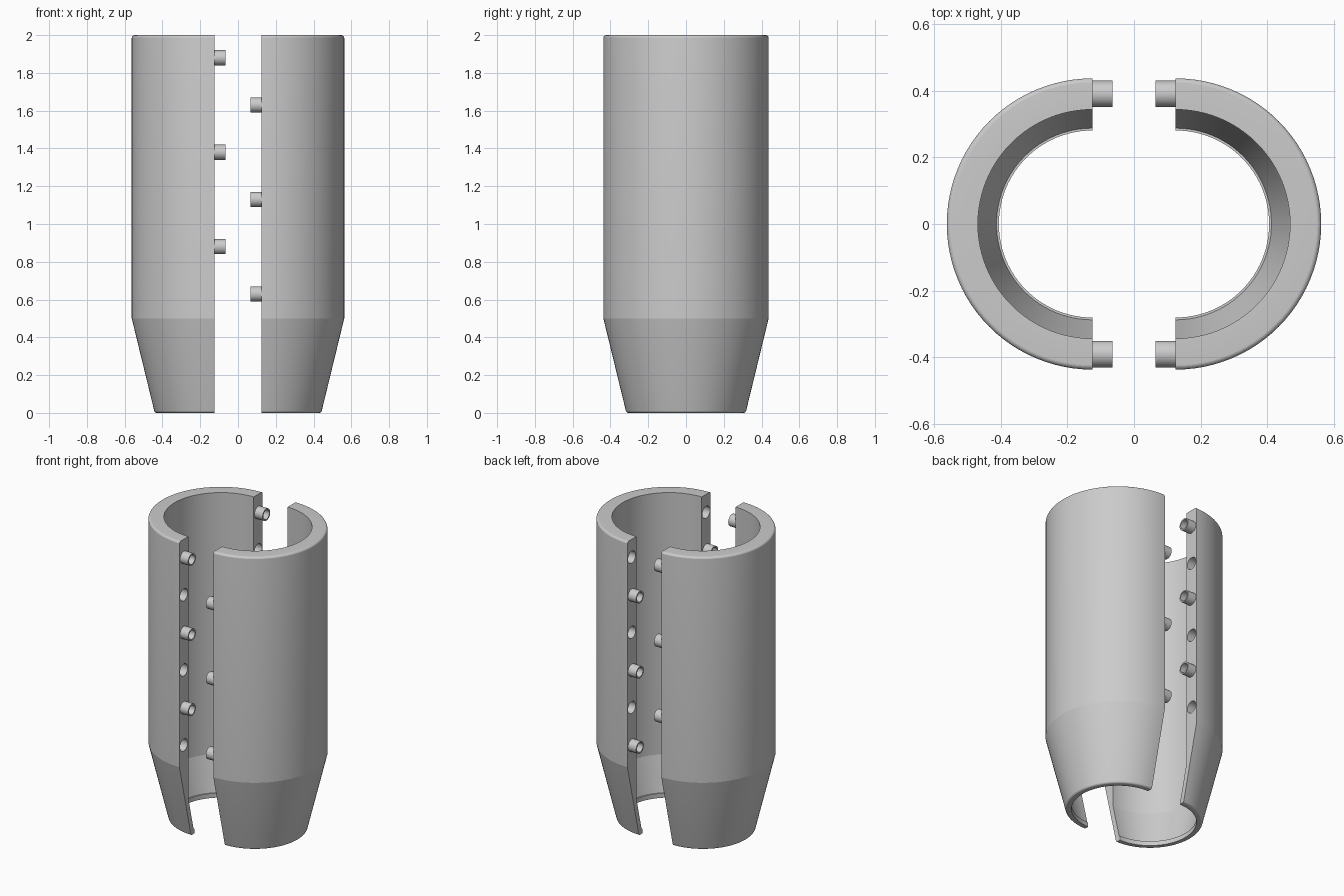
import bpy, bmesh
from math import sin, cos, pi, radians
from mathutils import Matrix

if "Cube" in bpy.data.objects:
    bpy.data.objects.remove(bpy.data.objects["Cube"])

GAP = 0.125                      # half of the distance between the cut faces
R_OUT, R_IN = 0.4375, 0.344
PEG_Y, PEG_R, PEG_LEN = 0.391, 0.04, 0.06
Z_A = (1.88, 1.38, 0.88)
Z_B = (1.63, 1.13, 0.63)
STEPS = 48


def arc(cx, cz, r, a0, a1, n=7):
    return [(cx + r * cos(radians(a0 + (a1 - a0) * i / n)),
             cz + r * sin(radians(a0 + (a1 - a0) * i / n))) for i in range(n + 1)]


# Closed wall section (radius, height) with rounded outer rims
B = 0.015
PROFILE = (arc(0.304, B, B, -90, -13.5)
           + [(R_OUT, 0.5)]
           + arc(R_OUT - B, 2 - B, B, 0, 90)
           + [(R_IN, 2.0), (R_IN, 0.26), (0.288, 0.03), (0.281, 0.03), (0.281, 0.0)])


def make_object(name, bm):
    bmesh.ops.recalc_face_normals(bm, faces=bm.faces)
    mesh = bpy.data.meshes.new(name)
    bm.to_mesh(mesh)
    bm.free()
    ob = bpy.data.objects.new(name, mesh)
    bpy.context.collection.objects.link(ob)
    return ob


def activate(ob):
    bpy.ops.object.select_all(action='DESELECT')
    ob.select_set(True)
    bpy.context.view_layer.objects.active = ob


def smooth(ob):
    activate(ob)
    bpy.ops.object.shade_smooth_by_angle(angle=radians(12))


def half_shell(name, side):
    bm = bmesh.new()
    rings = []
    for i in range(STEPS + 1):
        a = -pi / 2 + pi * i / STEPS
        rings.append([bm.verts.new((side * (GAP + r * cos(a)), r * sin(a), z))
                      for r, z in PROFILE])
    n = len(PROFILE)
    for p, q in zip(rings, rings[1:]):
        for j in range(n):
            k = (j + 1) % n
            bm.faces.new((p[j], p[k], q[k], q[j]))
    bm.faces.new(rings[0])
    bm.faces.new(rings[-1])
    return make_object(name, bm)


def hole_cutter(side, heights):
    bm = bmesh.new()
    for y in (-PEG_Y, PEG_Y):
        for z in heights:
            bmesh.ops.create_cone(
                bm, cap_ends=True, segments=32, radius1=PEG_R, radius2=PEG_R,
                depth=2 * PEG_LEN,
                matrix=Matrix.Translation((side * GAP, y, z)) @ Matrix.Rotation(pi / 2, 4, 'Y'))
    ob = make_object("hole_cutter", bm)
    ob.hide_render = True
    return ob


# Hollow pegs: a tube section spun about the x axis
def pegs(name, side, heights):
    bm = bmesh.new()
    x0, x1 = side * (GAP + 0.002), side * (GAP - PEG_LEN)
    xb = side * (GAP - 0.002)
    section = [(x0, PEG_R), (x1, PEG_R), (x1, PEG_R - 0.009), (xb, PEG_R - 0.009)]
    for y in (-PEG_Y, PEG_Y):
        for z in heights:
            rings = [[bm.verts.new((x, y + r * cos(2 * pi * i / 32), z + r * sin(2 * pi * i / 32)))
                      for i in range(32)] for x, r in section]
            for p, q in zip(rings, rings[1:]):
                for i in range(32):
                    k = (i + 1) % 32
                    bm.faces.new((p[i], p[k], q[k], q[i]))
            bm.faces.new(rings[0])
            bm.faces.new(rings[-1])
    return make_object(name, bm)


# Each half has pegs at its own heights and sockets at the other half's heights
for label, side, peg_z, hole_z in (("left", -1, Z_A, Z_B), ("right", 1, Z_B, Z_A)):
    shell = half_shell(label + "_half_shell", side)
    cutter = hole_cutter(side, hole_z)
    mod = shell.modifiers.new("sockets", 'BOOLEAN')
    mod.operation = 'DIFFERENCE'
    mod.solver = 'EXACT'
    mod.object = cutter
    activate(shell)
    bpy.ops.object.modifier_apply(modifier=mod.name)
    bpy.data.objects.remove(cutter)
    smooth(shell)
    smooth(pegs(label + "_pegs", side, peg_z))
